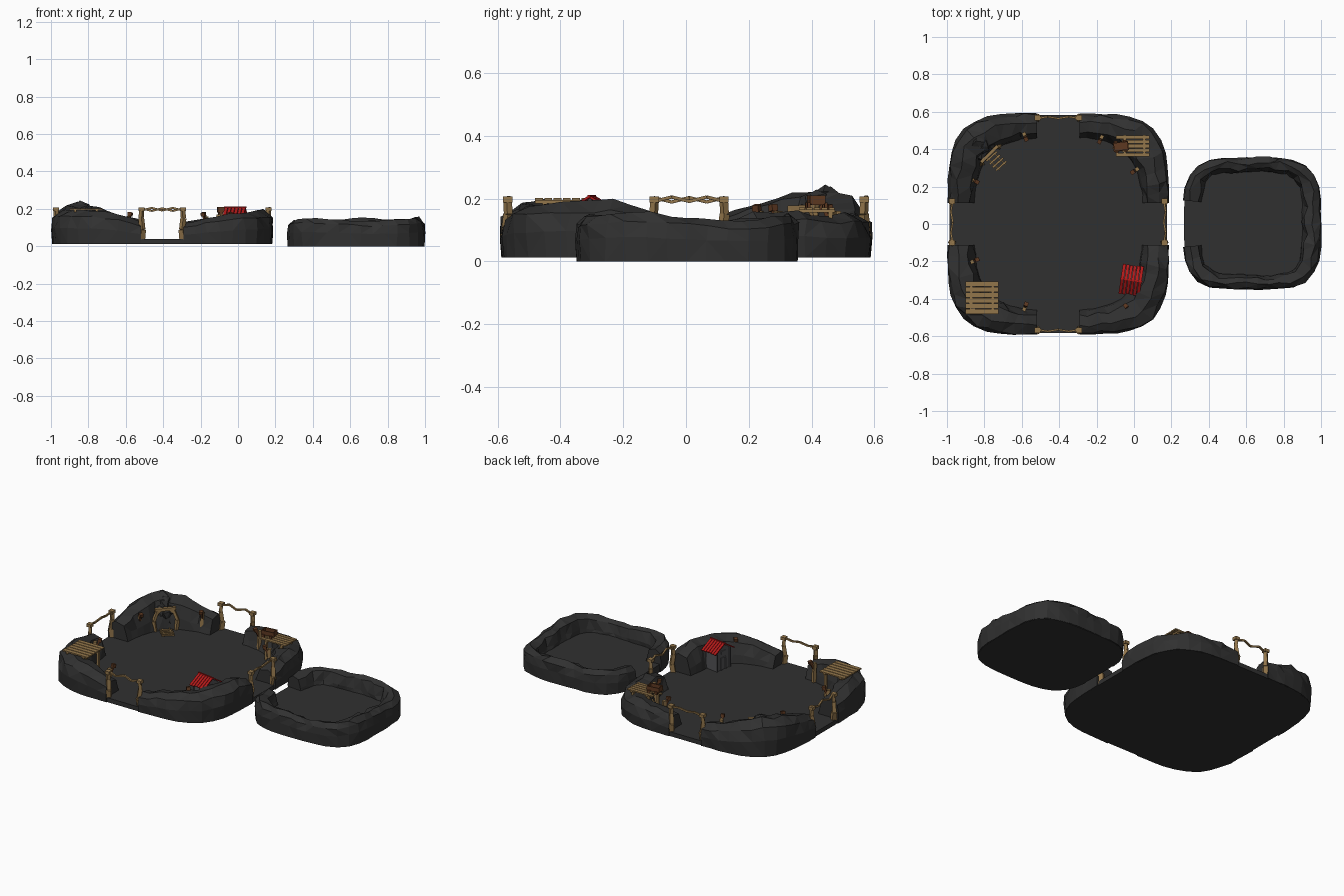
import bpy, bmesh, math, random
from mathutils import Vector, Matrix

if "Cube" in bpy.data.objects:
    bpy.data.objects.remove(bpy.data.objects["Cube"])

random.seed(4)


def material(name, r, g, b):
    m = bpy.data.materials.new(name)
    m.diffuse_color = (r, g, b, 1)
    m.use_nodes = True
    m.node_tree.nodes["Principled BSDF"].inputs["Base Color"].default_value = m.diffuse_color
    return m


ROCK = material("rock", .03, .03, .03)
WOOD = material("pale_wood", .29, .18, .07)
BROWN = material("brown_wood", .11, .04, .015)
RED = material("red_roof", .45, .01, .01)
GREY = material("grey_boards", .09, .09, .095)


def finish(name, bm, mat, loc=(0, 0, 0), turn=0):
    bmesh.ops.recalc_face_normals(bm, faces=bm.faces)
    me = bpy.data.meshes.new(name)
    bm.to_mesh(me)
    bm.free()
    ob = bpy.data.objects.new(name, me)
    ob.location = loc
    ob.rotation_euler.z = turn
    me.materials.append(mat)
    bpy.context.collection.objects.link(ob)
    return ob


def beams(name, mat, items, loc=(0, 0, 0), turn=0):
    """Object made of square bars: (start, end, width, height)."""
    bm = bmesh.new()
    for p, q, w, h in items:
        p, q = Vector(p), Vector(q)
        d = q - p
        m = (Matrix.Translation((p + q) / 2) @ d.to_track_quat('Z', 'Y').to_matrix().to_4x4()
             @ Matrix.Diagonal((w, h, d.length, 1)))
        bmesh.ops.create_cube(bm, size=1, matrix=m)
    return finish(name, bm, mat, loc, turn)


def oval(c, a, b, n, t):
    """Point on a rounded square in direction t."""
    cs, sn = math.cos(t), math.sin(t)
    r = (abs(cs / a) ** n + abs(sn / b) ** n) ** (-1 / n)
    return Vector((c[0] + r * cs, c[1] + r * sn, 0))


def sample(vals, f):
    f *= len(vals) - 1
    i = min(int(f), len(vals) - 2)
    return vals[i] + (vals[i + 1] - vals[i]) * (f - i)


def slab(name, c, a, b, n, z0, z1):
    bm = bmesh.new()
    vs = [bm.verts.new(oval(c, a, b, n, i * math.tau / 48) + Vector((0, 0, z0))) for i in range(48)]
    f = bm.faces.new(vs)
    ex = bmesh.ops.extrude_face_region(bm, geom=[f])
    bmesh.ops.translate(bm, vec=(0, 0, z1 - z0),
                        verts=[v for v in ex["geom"] if isinstance(v, bmesh.types.BMVert)])
    return finish(name, bm, ROCK)


def rock_wall(name, c, out, inn, out_span, in_span, heights, base, floor, steps):
    """Faceted wall between an outer and inner outline, capped at both ends."""
    bm = bmesh.new()
    rows = []
    for i in range(steps + 1):
        f = i / steps
        o = oval(c, *out, out_span[0] + (out_span[1] - out_span[0]) * f)
        n = oval(c, *inn, in_span[0] + (in_span[1] - in_span[0]) * f)
        h = sample(heights, f) + random.uniform(-.004, .004)
        k = .012 if 0 < i < steps else 0
        row = []
        # across the wall: fraction inward, height
        for t, z in ((.03, base), (0, h * .5), (.07, h * .82), (.38, h),
                     (.8, h * .9), (.93, h * .5), (1.03, floor - .015)):
            p = o.lerp(n, t)
            edge = z in (base, floor - .015) or t == 0
            p += Vector([random.uniform(-k, k) * (0.3 if edge else 1) for _ in range(2)] + [0])
            row.append(bm.verts.new((p.x, p.y, z + (0 if edge else random.uniform(-k, k) * .4))))
        rows.append(row)
    for a, b in zip(rows, rows[1:]):
        for j in range(7):
            bm.faces.new((a[j], a[(j + 1) % 7], b[(j + 1) % 7], b[j]))
    bm.faces.new(rows[0])
    bm.faces.new(rows[-1])
    bmesh.ops.triangulate(bm, faces=bm.faces)
    return finish(name, bm, ROCK)


def boulders(name, spots):
    bm = bmesh.new()
    for x, y, z, r in spots:
        vs = bmesh.ops.create_icosphere(bm, subdivisions=1, radius=r,
                                        matrix=Matrix.Translation((x, y, z)))["verts"]
        for v in vs:
            v.co += Vector([random.uniform(-.2, .2) * r for _ in range(3)])
    return finish(name, bm, ROCK)


# Large rock arena: floor and four corner walls
C = (-.405, 0)
slab("arena_floor", C, .582, .582, 4.5, .012, .04)
corners = {"back_right": [.125, .16, .158, .15, .15, .15, .13],
           "back_left": [.14, .165, .205, .235, .215, .18, .15],
           "front_left": [.16, .185, .195, .197, .188, .17, .13],
           "front_right": [.12, .15, .172, .185, .19, .2, .16]}
a_out, a_in = math.atan2(.112, .59), math.atan2(.112, .45)
for k, (nm, hs) in enumerate(corners.items()):
    q = k * math.pi / 2
    rock_wall(nm + "_wall", C, (.592, .592, 4.5), (.45, .46, 3.4),
              (q + a_out, q + math.pi / 2 - a_out), (q + a_in, q + math.pi / 2 - a_in),
              hs, .012, .04, 12)

# Small rock basin with an opening on its left side
C2 = (.63, .002)
slab("basin_floor", C2, .362, .346, 3.8, 0, .05)
b_out, b_in = math.atan2(.125, .37), math.atan2(.125, .29)
rock_wall("basin_wall", C2, (.37, .353, 3.8), (.268, .275, 5),
          (-math.pi + b_out, math.pi - b_out), (-math.pi + b_in, math.pi - b_in),
          [.14, .152, .145, .13, .135, .16, .14, .13, .145, .15, .14, .145, .13], 0, .05, 34)

# Four rope gates, one at the middle of each side
for k, nm in enumerate(("right", "back", "left", "front")):
    bars = []
    for s in (-1, 1):
        pts = [(.562, s * .112, .02), (.572, s * .106, .09), (.566, s * .113, .15), (.568, s * .11, .195)]
        for (p, r), w in zip(zip(pts, pts[1:]), (.028, .023, .02)):
            bars.append((p, r, w, w))
        bars.append(((.568, s * .111, .188), (.568, s * .111, .207), .03, .03))
    sgn = 1 if k < 2 else -1
    zig = [(.568 + (.006 if i % 2 else -.004), -.112 + i * .056, .197 + sgn * (.008 if i % 2 else -.006))
           for i in range(5)]
    bars += [(p, r, .01, .01) for p, r in zip(zig, zig[1:])]
    beams(nm + "_gate", WOOD, bars, (C[0], .01 if k % 2 == 0 else 0, 0), k * math.pi / 2)

# Wall posts carrying torches
for i, (x, y) in enumerate(((-.585, .475), (-.86, .235), (-.175, .46), (.012, .29),
                            (-.86, -.2), (-.585, -.45), (-.03, -.455))):
    d = (Vector((C[0], 0, 0)) - Vector((x, y, 0))).normalized() * .02
    beams(f"wall_post_{i}", WOOD, [((x, y, .03), (x - d.x * .3, y - d.y * .3, .16), .02, .02)])
    beams(f"torch_{i}", BROWN, [((x, y, .125), (x + d.x, y + d.y, .165), .012, .012),
                                ((x + d.x, y + d.y, .16), (x + d.x * 1.2, y + d.y * 1.2, .18), .022, .022)])

# Front left lookout deck
bars = [((-.9, -.468 + i * .0295, .198), (-.725, -.468 + i * .0295, .198), .025, .008) for i in range(6)]
bars += [((x, -.48, .19), (x, -.31, .19), .014, .012) for x in (-.87, -.755)]
bars += [((x, y, .03), (x, y, .19), .014, .014) for x in (-.87, -.755) for y in (-.45, -.33)]
beams("lookout_deck", WOOD, bars)

# Back right loading deck with a small cart
bars = [((-.095 + .03 * (i % 2), .37 + i * .0235, .168), (.083, .37 + i * .0235, .168), .019, .008) for i in range(5)]
bars += [((x, .36, .16), (x, .475, .16), .012, .01) for x in (-.05, .055)]
bars += [((x, y, .03), (x, y, .16), .014, .014) for x in (-.06, .05) for y in (.37, .46)]
bars += [((-.115, .405, .165), (-.05, .405, .165), .01, .01), ((-.06, .37, .05), (.05, .37, .15), .01, .01)]
beams("loading_deck", WOOD, bars)
cart = [((-.04, 0, .012), (.04, 0, .012), .04, .008)]
cart += [((-.04, s * .022, .024), (.04, s * .022, .024), .006, .028) for s in (-1, 1)]
cart += [((s * .038 - .003, 0, .024), (s * .038 + .003, 0, .024), .044, .028) for s in (-1, 1)]
cart += [((x, s * .022, .006), (x, s * .032, .006), .018, .018) for x in (-.024, .024) for s in (-1, 1)]
beams("cart", BROWN, cart, (-.07, .415, .172), .12)

# Hut against the front right wall, gable and door facing inward
loc, turn = (-.015, -.30, 0), -.15
bm = bmesh.new()
gable = [(-.055, .03), (.055, .03), (.055, .165), (0, .2), (-.055, .165)]
ends = [[bm.verts.new((x, y, z)) for y, z in gable] for x in (-.042, .042)]
bm.faces.new(ends[0])
bm.faces.new(ends[1])
for j in range(5):
    bm.faces.new((ends[0][j], ends[0][j - 1], ends[1][j - 1], ends[1][j]))
finish("hut_body", bm, GREY, loc, turn)
tiles = []
for i in range(6):
    x = -.048 + i * .0192
    for s in (-1, 1):
        drop = random.uniform(0, .006)
        tiles.append(((x, s * -.002, .208), (x, s * (.074 + drop), .16 - drop * .6), .0165, .007))
tiles.append(((-.06, 0, .208), (.06, 0, .208), .008, .008))
beams("hut_roof", RED, tiles, loc, turn)
trim = [((-.044, s * .053, .03), (-.044, s * .053, .165), .008, .008) for s in (-1, 1)]
trim += [((-.044, y, .04), (-.044, y, .115), .006, .006) for y in (-.02, .02)]
trim += [((-.044, -.022, .115), (-.044, .022, .115), .006, .006),
         ((-.044, -.018, .15), (-.044, .018, .15), .006, .02)]
beams("hut_trim", GREY, trim, loc, turn)

# Mine entrance in the back left corner: timber frame, rubble and rails
mine = (-.765, .365, 0)
turn = -math.pi / 4
frame = []
for s in (-1, 1):
    frame += [((0, s * .06, .03), (-.005, s * .07, .1), .018, .018),
              ((-.005, s * .07, .1), (-.012, s * .045, .165), .017, .017),
              ((-.012, s * .06, .135), (-.012, s * .015, .172), .01, .01)]
frame.append(((-.012, -.062, .168), (-.012, .062, .172), .018, .018))
beams("mine_frame", WOOD, frame, mine, turn)
rails = [((-.05, s * .022, .05), (.09, s * .022, .046), .006, .006) for s in (-1, 1)]
rails += [((-.045 + i * .024, -.038, .045), (-.041 + i * .024, .038, .045), .01, .007) for i in range(6)]
beams("mine_rails", WOOD, rails, mine, turn)
boulders("mine_rubble", [(-.80, .40, .07, .045), (-.83, .36, .07, .04), (-.76, .43, .07, .04),
                         (-.79, .40, .13, .04), (-.82, .38, .15, .04), (-.77, .42, .15, .035),
                         (-.81, .41, .19, .04), (-.84, .44, .195, .045)])
